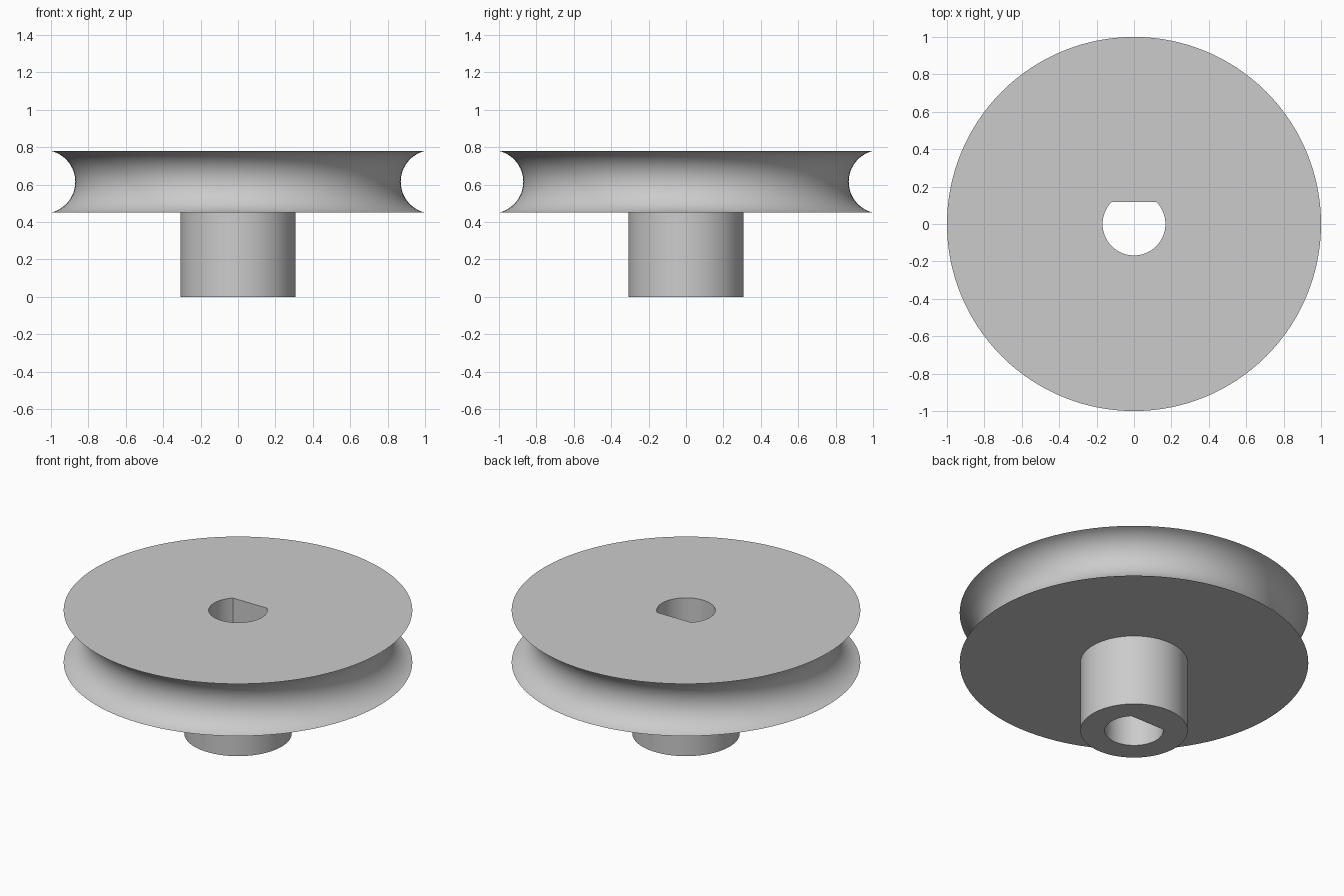
import bpy
import bmesh
from math import sin, cos, pi, asin, radians

default_cube = bpy.data.objects.get("Cube")
if default_cube:
    bpy.data.objects.remove(default_cube, do_unlink=True)

SEGMENTS = 128
GROOVE_STEPS = 24
RIM, HUB, BORE = 1.0, 0.308, 0.168
FLAT = BORE * sin(pi / 4)          # distance of the bore's flat side from the axis
DISC_BOTTOM, DISC_TOP = 0.45, 0.78
GROOVE_DEPTH = 0.13

grey = bpy.data.materials.new("light grey")
grey.use_nodes = True
colour = (0.6, 0.6, 0.6, 1)
grey.diffuse_color = colour
grey.node_tree.nodes["Principled BSDF"].inputs["Base Color"].default_value = colour


def round_radius(radius):
    return lambda angle: radius


def bore_radius(angle):
    """D-shaped hole with its flat towards the back."""
    return min(BORE, FLAT / sin(angle)) if sin(angle) > 0.1 else BORE


# Profile: bore bottom, hub, disc underside, rope groove, disc top, bore top
half = (DISC_TOP - DISC_BOTTOM) / 2
middle = DISC_BOTTOM + half
groove_radius = (half ** 2 + GROOVE_DEPTH ** 2) / (2 * GROOVE_DEPTH)
groove_centre = RIM - GROOVE_DEPTH + groove_radius
sweep = asin(half / groove_radius)

profile = [(bore_radius, 0), (round_radius(HUB), 0), (round_radius(HUB), DISC_BOTTOM)]
for i in range(GROOVE_STEPS + 1):
    t = sweep * (2 * i / GROOVE_STEPS - 1)
    profile.append((round_radius(groove_centre - groove_radius * cos(t)),
                    middle + groove_radius * sin(t)))
profile.append((bore_radius, DISC_TOP))

# Loft the rings into one closed pulley
bm = bmesh.new()
angles = [2 * pi * i / SEGMENTS for i in range(SEGMENTS)]
rings = [[bm.verts.new((r(a) * cos(a), r(a) * sin(a), z)) for a in angles]
         for r, z in profile]
for k, lower in enumerate(rings):
    upper = rings[(k + 1) % len(rings)]
    for i in range(SEGMENTS):
        j = (i + 1) % SEGMENTS
        bm.faces.new((lower[i], lower[j], upper[j], upper[i]))
bmesh.ops.recalc_face_normals(bm, faces=bm.faces)

mesh = bpy.data.meshes.new("grooved_pulley")
bm.to_mesh(mesh)
bm.free()
mesh.materials.append(grey)
pulley = bpy.data.objects.new("grooved_pulley", mesh)
bpy.context.collection.objects.link(pulley)

bpy.ops.object.select_all(action='DESELECT')
pulley.select_set(True)
bpy.context.view_layer.objects.active = pulley
bpy.ops.object.shade_smooth_by_angle(angle=radians(30))
